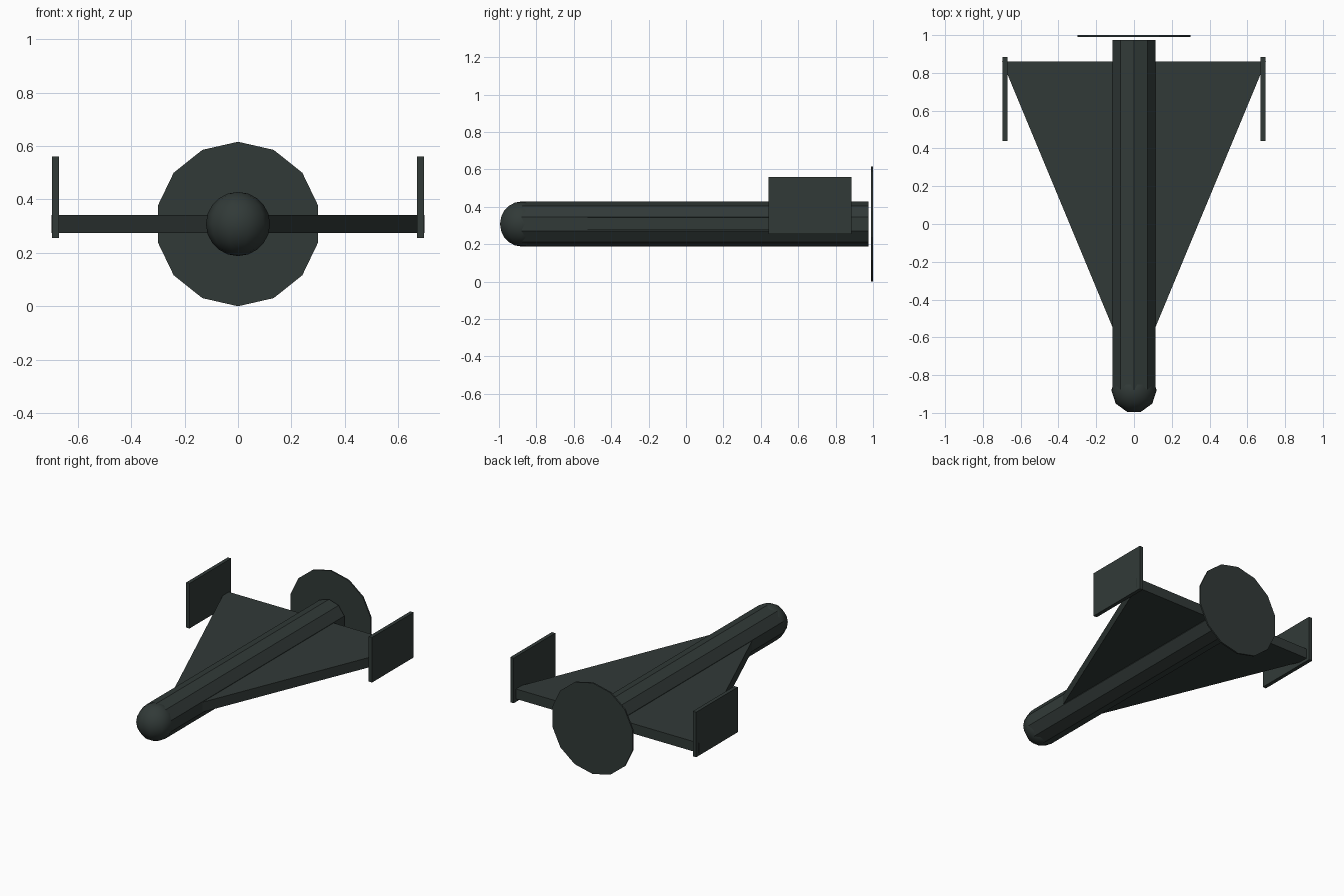
import bpy, bmesh, math
from mathutils import Matrix, Vector

if "Cube" in bpy.data.objects:
    bpy.data.objects.remove(bpy.data.objects["Cube"])

AXIS_Z = 0.308

hull = bpy.data.materials.new("dark_green_grey")
hull.diffuse_color = (0.031, 0.042, 0.039, 1)
hull.use_nodes = True
hull.node_tree.nodes["Principled BSDF"].inputs["Base Color"].default_value = hull.diffuse_color


def finish(name, bm):
    bmesh.ops.recalc_face_normals(bm, faces=bm.faces)
    me = bpy.data.meshes.new(name)
    bm.to_mesh(me)
    bm.free()
    me.materials.append(hull)
    ob = bpy.data.objects.new(name, me)
    bpy.context.collection.objects.link(ob)
    return ob


def prism(name, points, offset):
    """Extrude a closed outline along an offset."""
    bm = bmesh.new()
    face = bm.faces.new([bm.verts.new(p) for p in points])
    ext = bmesh.ops.extrude_face_region(bm, geom=[face])
    moved = [g for g in ext["geom"] if isinstance(g, bmesh.types.BMVert)]
    bmesh.ops.translate(bm, verts=moved, vec=Vector(offset))
    return finish(name, bm)


def ring(sides, radius, y):
    """Regular polygon facing along y with a corner at the top."""
    return [(radius * math.sin(math.tau * i / sides), y,
             AXIS_Z + radius * math.cos(math.tau * i / sides)) for i in range(sides)]


# Ten-sided fuselage and fourteen-sided tail disc
prism("fuselage", ring(10, 0.12, -0.88), (0, 1.855, 0))
prism("tail_disc", ring(14, 0.308, 0.99), (0, 0.01, 0))

# Smooth rounded nose, with a corner of its equator at the tip
bm = bmesh.new()
bmesh.ops.create_uvsphere(bm, u_segments=10, v_segments=10, radius=0.12,
                          matrix=Matrix.Translation((0, -0.88, AXIS_Z)) @ Matrix.Rotation(math.pi / 2, 4, 'Z'))
for f in bm.faces:
    f.smooth = True
finish("nose", bm)

# Delta wing slab
prism("delta_wing", [(0, -0.82, 0.275), (0.698, 0.86, 0.275), (-0.698, 0.86, 0.275)], (0, 0, 0.067))

# Upright wing-tip fins
for side, label in ((-1, "left"), (1, "right")):
    x = side * 0.671
    prism("fin_" + label, [(x, 0.44, 0.255), (x, 0.885, 0.255), (x, 0.885, 0.56), (x, 0.44, 0.56)],
          (side * 0.025, 0, 0))
